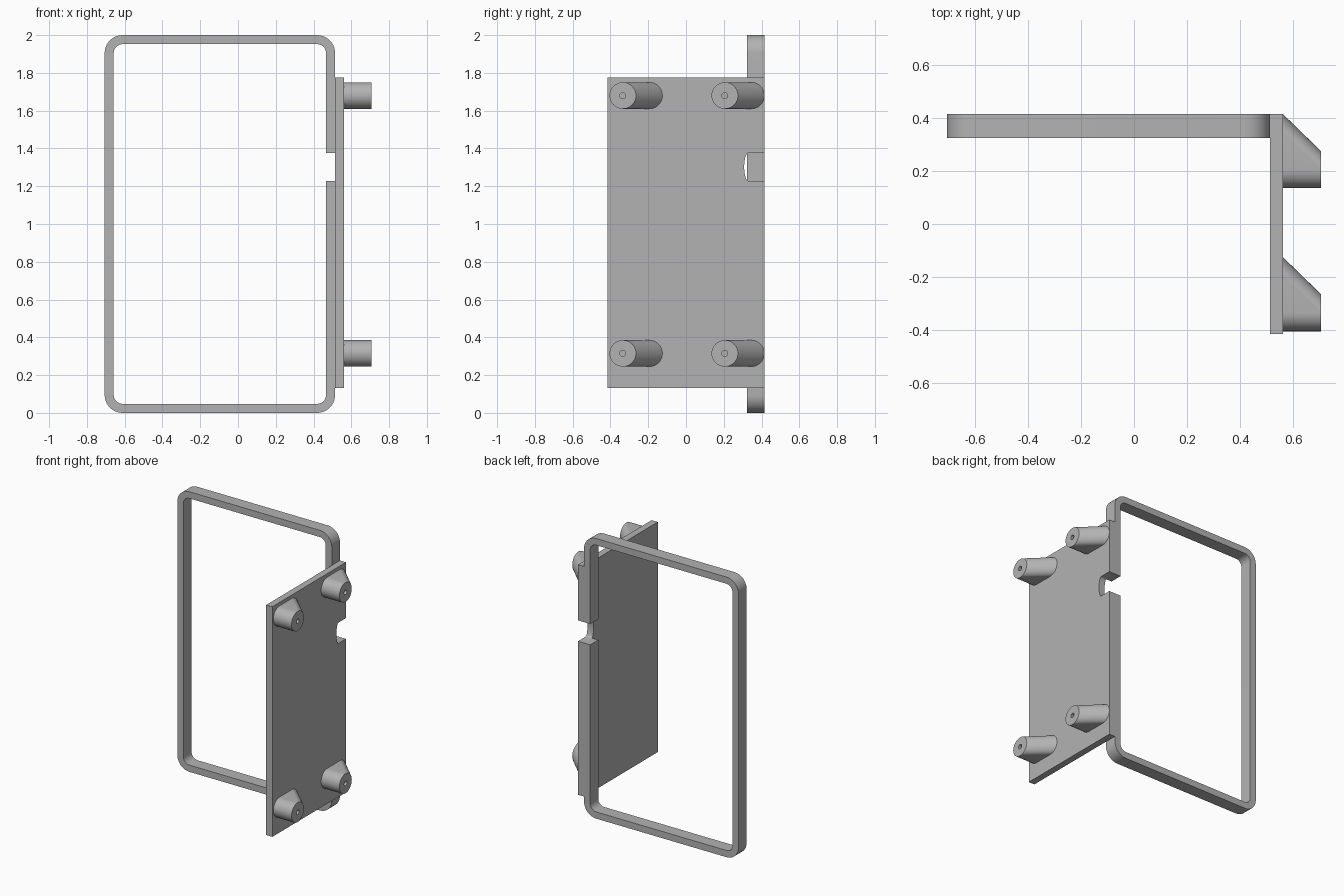
import bpy, bmesh
from math import sin, cos, pi, radians

if "Cube" in bpy.data.objects:
    bpy.data.objects.remove(bpy.data.objects["Cube"])

grey = bpy.data.materials.new("plain grey")
grey.use_nodes = True
COLOUR = (0.45, 0.45, 0.45, 1)
grey.diffuse_color = COLOUR
grey.node_tree.nodes["Principled BSDF"].inputs["Base Color"].default_value = COLOUR

# Shared dimensions
BACK, FRAME_FRONT = 0.4155, 0.324
FRAME_LEFT, FRAME_RIGHT, BAR = -0.706, 0.514, 0.048
PLATE_OUT, POST_END = 0.562, 0.706
GAP_LOW, GAP_HIGH = 1.228, 1.377


def finish(name, bm):
    bmesh.ops.remove_doubles(bm, verts=bm.verts, dist=1e-5)
    bmesh.ops.recalc_face_normals(bm, faces=bm.faces)
    mesh = bpy.data.meshes.new(name)
    bm.to_mesh(mesh)
    bm.free()
    mesh.materials.append(grey)
    obj = bpy.data.objects.new(name, mesh)
    bpy.context.collection.objects.link(obj)
    bpy.ops.object.select_all(action='DESELECT')
    obj.select_set(True)
    bpy.context.view_layer.objects.active = obj
    bpy.ops.object.shade_smooth_by_angle(angle=radians(30))
    return obj


def bridge(bm, a, b):
    """Join two closed rings of vertices with quads."""
    for i in range(len(a)):
        j = (i + 1) % len(a)
        bm.faces.new((a[i], a[j], b[j], b[i]))


# Rounded rectangular frame, open at the gap in its left bar
def frame_path(inset, radius, steps=10):
    x0, x1 = FRAME_LEFT + inset, FRAME_RIGHT - inset
    z0, z1 = inset, 2 - inset
    corners = [(x1 - radius, z1 - radius), (x0 + radius, z1 - radius),
               (x0 + radius, z0 + radius), (x1 - radius, z0 + radius)]
    path = [(x1, GAP_HIGH)]
    for k, (cx, cz) in enumerate(corners):
        for s in range(steps + 1):
            a = (k + s / steps) * pi / 2
            path.append((cx + radius * cos(a), cz + radius * sin(a)))
    return path + [(x1, GAP_LOW)]


bm = bmesh.new()
sections = []
for (ox, oz), (ix, iz) in zip(frame_path(0, 0.095), frame_path(BAR, 0.047)):
    sections.append([bm.verts.new(p) for p in (
        (ox, FRAME_FRONT, oz), (ox, BACK, oz), (ix, BACK, iz), (ix, FRAME_FRONT, iz))])
for a, b in zip(sections, sections[1:]):
    bridge(bm, a, b)
bm.faces.new(sections[0])
bm.faces.new(sections[-1])
finish("frame", bm)

# Side plate with a round-ended notch in its back edge
PLATE_LOW, PLATE_HIGH = 0.132, 1.775
mid, half = (GAP_LOW + GAP_HIGH) / 2, (GAP_HIGH - GAP_LOW) / 2
outline = [(-BACK, PLATE_LOW), (BACK, PLATE_LOW), (BACK, GAP_LOW)]
for s in range(17):
    a = pi * s / 16
    outline.append((0.33 - 0.022 * sin(a), mid - half * cos(a)))
outline += [(BACK, GAP_HIGH), (BACK, PLATE_HIGH), (-BACK, PLATE_HIGH)]
bm = bmesh.new()
inner, outer = [[bm.verts.new((x, y, z)) for y, z in outline]
                for x in (FRAME_RIGHT, PLATE_OUT)]
bridge(bm, inner, outer)
bm.faces.new(inner)
bm.faces.new(outer)
finish("side_plate", bm)

# Standoff posts: straight at the front, sloping to the plate at the back
RADIUS, HOLE, SLOPE, SEG = 0.07, 0.016, 0.14, 20


def post(name, cy, cz):
    # Each half turn keeps its own end points, so the flat sides stay flat
    steps = [(pi / 2 + pi * s / SEG, 0) for s in range(SEG + 1)]
    steps += [(-pi / 2 + pi * s / SEG, SLOPE) for s in range(SEG + 1)]
    bm = bmesh.new()

    def ring(x, r, slide):
        return [bm.verts.new((x, cy + r * cos(a) + shift * slide, cz + r * sin(a)))
                for a, shift in steps]

    rings = [ring(PLATE_OUT, RADIUS, 1), ring(POST_END, RADIUS, 0),
             ring(POST_END, HOLE, 0), ring(PLATE_OUT + 0.01, HOLE, 0)]
    for a, b in zip(rings, rings[1:]):
        bridge(bm, a, b)
    bm.faces.new(rings[0])
    bm.faces.new(rings[-1])
    bmesh.ops.dissolve_degenerate(bm, dist=1e-5, edges=bm.edges)
    finish(name, bm)


for depth, cy in (("front", -0.335), ("back", 0.205)):
    for level, cz in (("lower", 0.315), ("upper", 1.68)):
        post(f"{level}_{depth}_post", cy, cz)
